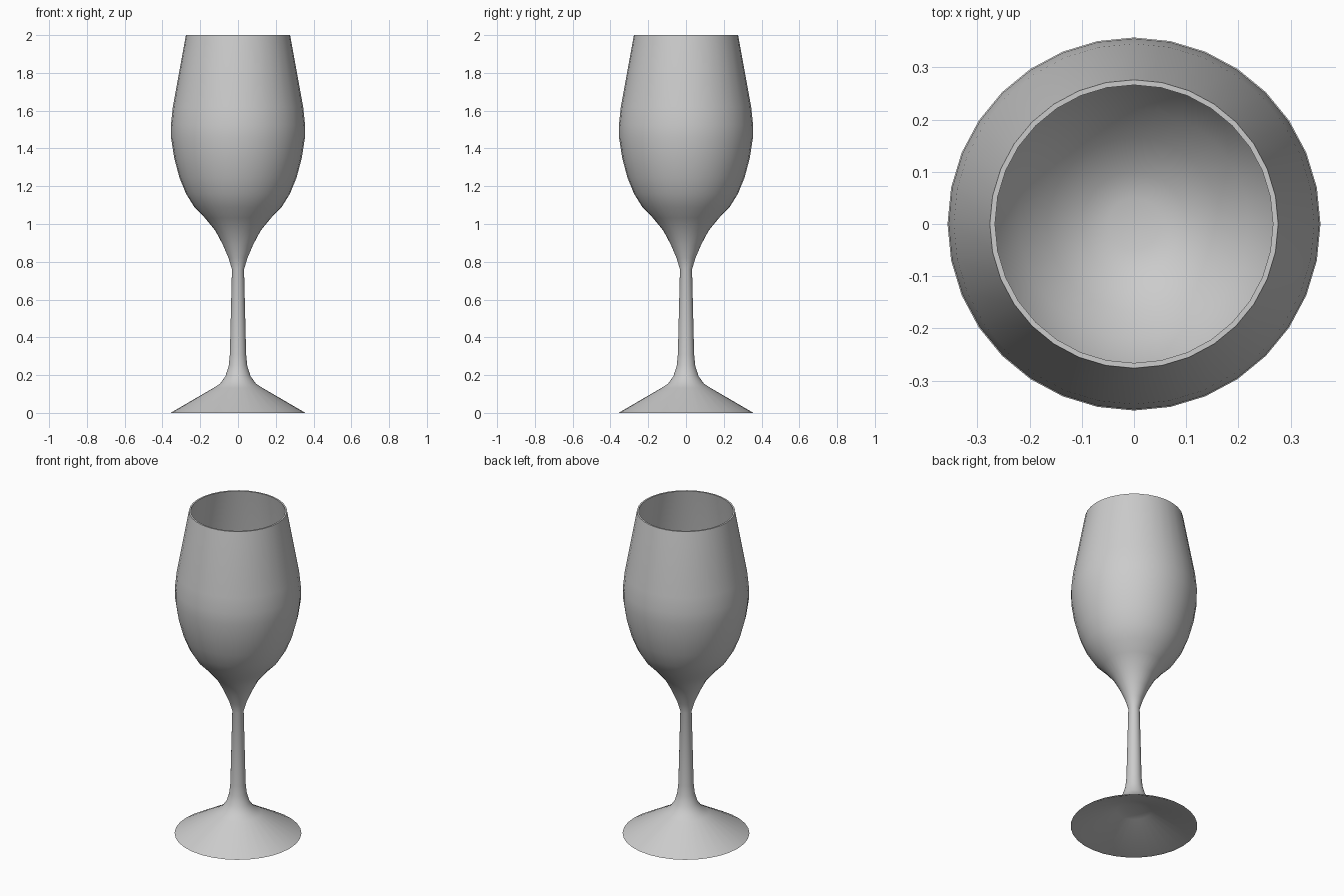
import bpy, bmesh, math

if "Cube" in bpy.data.objects:
    bpy.data.objects.remove(bpy.data.objects["Cube"])

SIDES = 32

# Closed half-profile (radius, height): underside, foot, stem, bowl, rim, inside
underside = [(0, 0.11), (0.05, 0.108), (0.10, 0.10), (0.342, 0)]
foot = [(0.357, 0), (0.13, 0.132), (0.095, 0.155), (0.066, 0.195), (0.049, 0.25)]
stem = [(0.043, 0.31), (0.032, 0.76)]
bowl = [(0.05, 0.82), (0.08, 0.89), (0.12, 0.965), (0.175, 1.032), (0.23, 1.088),
        (0.275, 1.16), (0.31, 1.245), (0.338, 1.35), (0.354, 1.455),
        (0.355, 1.525), (0.345, 1.62), (0.276, 2.0)]
inside = [(0.266, 2.0), (0.335, 1.62), (0.345, 1.525), (0.344, 1.455),
          (0.328, 1.35), (0.30, 1.248), (0.265, 1.167), (0.22, 1.098),
          (0.165, 1.042), (0.10, 0.99), (0.05, 0.978), (0, 0.975)]


def revolve(name, profile):
    bm = bmesh.new()
    verts = [bm.verts.new((r, 0, z)) for r, z in profile]
    edges = [bm.edges.new(pair) for pair in zip(verts, verts[1:])]
    bmesh.ops.spin(bm, geom=verts + edges, cent=(0, 0, 0), axis=(0, 0, 1),
                   angle=math.tau, steps=SIDES, use_duplicate=False)
    bmesh.ops.remove_doubles(bm, verts=bm.verts, dist=1e-4)
    bmesh.ops.recalc_face_normals(bm, faces=bm.faces)
    mesh = bpy.data.meshes.new(name)
    bm.to_mesh(mesh)
    bm.free()
    obj = bpy.data.objects.new(name, mesh)
    bpy.context.collection.objects.link(obj)
    bpy.context.view_layer.objects.active = obj
    obj.select_set(True)
    bpy.ops.object.shade_smooth_by_angle(angle=math.radians(35))
    return obj


# Stemmed glass as one continuous turned surface
revolve("wine_glass", underside + foot + stem + bowl + inside)
